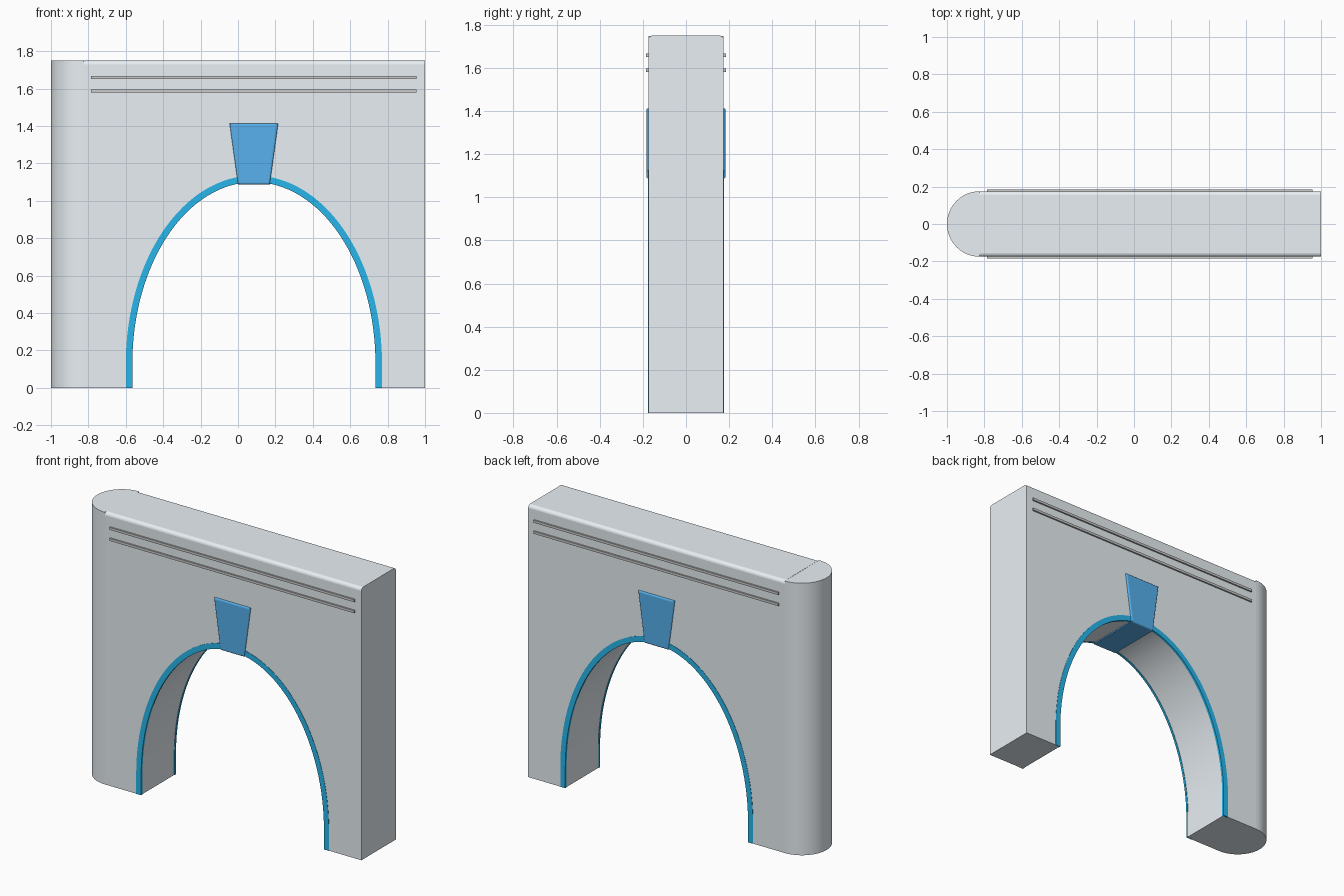
import bpy, bmesh
from math import sin, cos, pi
from mathutils import Vector

if "Cube" in bpy.data.objects:
    bpy.data.objects.remove(bpy.data.objects["Cube"])

HALF, TOP = 0.175, 1.75          # wall half depth and height
CX, SPRING = 0.085, 0.13         # arch centre and springing height
JOIN = -0.825                    # where the rounded end begins


def material(name, rgb):
    m = bpy.data.materials.new(name)
    m.diffuse_color = (*rgb, 1)
    m.use_nodes = True
    m.node_tree.nodes["Principled BSDF"].inputs["Base Color"].default_value = m.diffuse_color
    return m


stone = material("pale_stone", (0.81, 0.87, 0.91))
trim_blue = material("trim_blue", (0.02, 0.47, 0.83))
key_blue = material("keystone_blue", (0.095, 0.44, 0.85))


def prism(name, outline, lo, hi, axis="y", mat=stone, bevel=0, pick=None,
          segments=3, smooth=True):
    """Extrude a closed outline (xz along y, or xy along z)."""
    bm = bmesh.new()
    place = (lambda a, b, d: (a, d, b)) if axis == "y" else (lambda a, b, d: (a, b, d))
    face = bm.faces.new([bm.verts.new(place(a, b, lo)) for a, b in outline])
    ext = bmesh.ops.extrude_face_region(bm, geom=[face], use_keep_orig=True)
    verts = [g for g in ext["geom"] if isinstance(g, bmesh.types.BMVert)]
    bmesh.ops.translate(bm, verts=verts, vec=Vector(place(0, 0, hi - lo)))
    bmesh.ops.recalc_face_normals(bm, faces=bm.faces[:])
    if bevel:
        edges = [e for e in bm.edges if pick(e)]
        bmesh.ops.bevel(bm, geom=edges, offset=bevel, segments=segments,
                        profile=0.5, affect="EDGES", clamp_overlap=True)
    # curved strips are smooth, the axis-aligned faces stay flat
    bm.normal_update()
    for f in bm.faces:
        f.smooth = smooth and max(abs(c) for c in f.normal) < 0.99999
    me = bpy.data.meshes.new(name)
    bm.to_mesh(me)
    bm.free()
    if mat:
        me.materials.append(mat)
    ob = bpy.data.objects.new(name, me)
    bpy.context.collection.objects.link(ob)
    return ob


def arch(half_width, apex, n=64):
    """Stilted elliptical arch, from left foot to right foot."""
    pts = [(CX - half_width, 0)]
    for i in range(n + 1):
        t = pi - pi * i / n
        pts.append((CX + half_width * cos(t), SPRING + (apex - SPRING) * sin(t)))
    return pts + [(CX + half_width, 0)]


def across(e):
    """True for edges lying in a front or back plane."""
    return abs(e.verts[0].co.y - e.verts[1].co.y) < 0.005


# Main wall with arched opening and rounded upper long edges
prism("wall", [(JOIN, 0)] + arch(0.653, 1.103) + [(1, 0), (1, TOP), (JOIN, TOP)],
      -HALF, HALF, bevel=0.02, segments=4,
      pick=lambda e: across(e) and all(v.co.z > TOP - 0.01 for v in e.verts))

# Half-round left end, a hair lower than the wall
prism("rounded_end", [(JOIN - HALF * sin(pi * i / 32), HALF * cos(pi * i / 32))
                      for i in range(33)], 0, TOP - 0.001, axis="z")

# Mirrored front and back details
for side, s in (("front", -1), ("back", 1)):
    # Thin arch trim
    prism(side + "_arch_trim", arch(0.65, 1.10) + arch(0.685, 1.135)[::-1],
          s * 0.163, s * 0.177, mat=trim_blue)
    # Two plain grey moulding lines
    for i, z in enumerate((1.588, 1.659)):
        prism(f"{side}_moulding_{i + 1}",
              [(-0.785, z - 0.008), (0.955, z - 0.008), (0.955, z + 0.008), (-0.785, z + 0.008)],
              s * 0.165, s * 0.185, mat=None)

# Keystone running through the wall, with softened face edges
prism("keystone", [(0.0, 1.087), (0.17, 1.087), (0.215, 1.413), (-0.045, 1.413)],
      -0.184, 0.184, mat=key_blue, bevel=0.01, pick=across, smooth=False)
